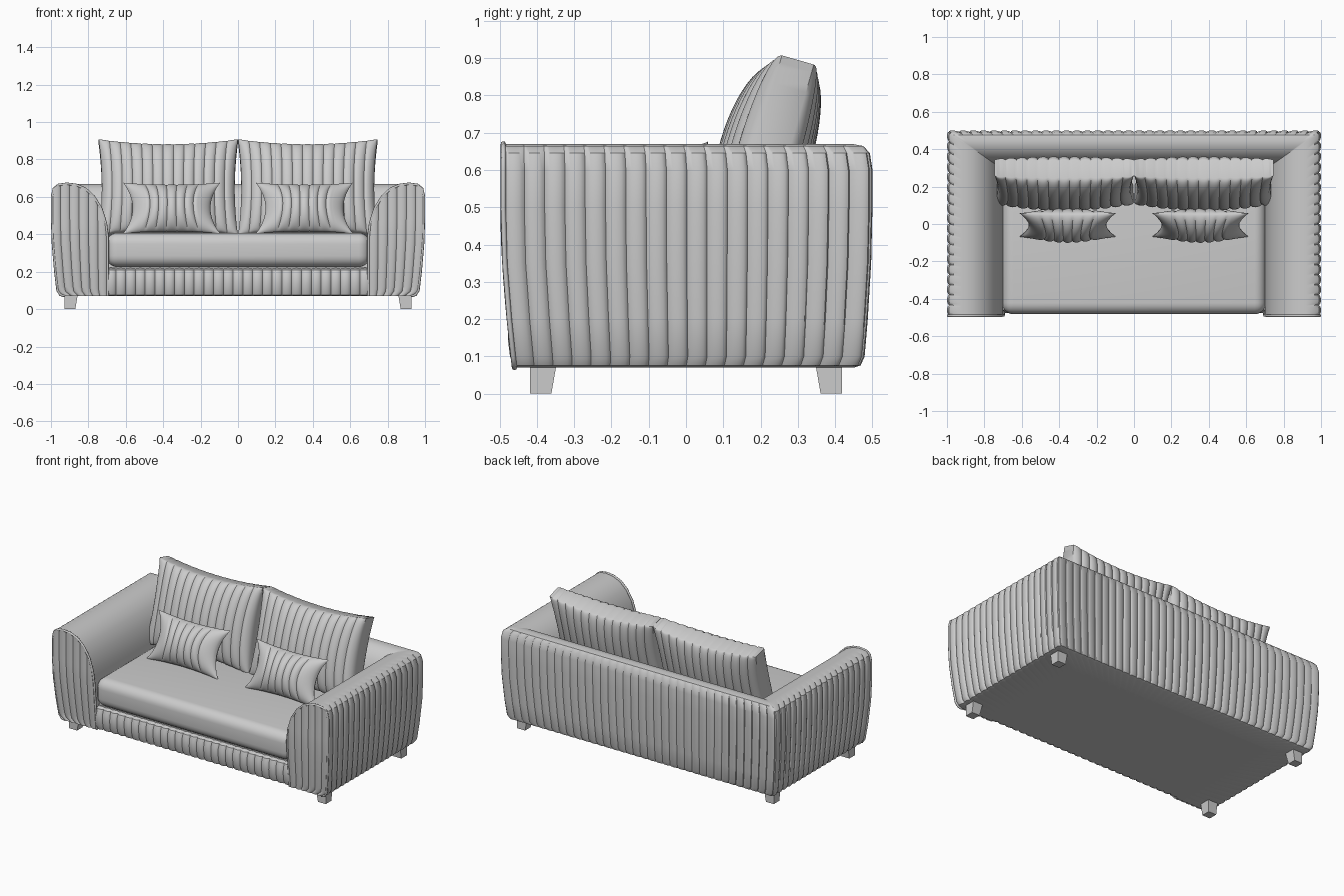
import bpy, bmesh, math
from math import sin, cos, pi, radians

cube = bpy.data.objects.get("Cube")
if cube:
    bpy.data.objects.remove(cube)

GREY = (0.6, 0.6, 0.6, 1)
fabric = bpy.data.materials.new("grey_fabric")
fabric.use_nodes = True
fabric.diffuse_color = GREY
fabric.node_tree.nodes["Principled BSDF"].inputs["Base Color"].default_value = GREY

STEPS = 8       # samples across one flute
DEPTH = 0.011   # seam depth


def puff(k):
    """Flute height, 0 in a seam and 1 on the crown."""
    return abs(sin(pi * k)) ** 0.6


def interp(points, t):
    """Piecewise linear lookup in sorted pairs."""
    if t <= points[0][0]:
        return points[0][1]
    for (a, fa), (b, fb) in zip(points, points[1:]):
        if t <= b:
            return fa + (fb - fa) * (t - a) / (b - a)
    return points[-1][1]


def add_grid(bm, rows, cyclic=False):
    verts = [[bm.verts.new(p) for p in row] for row in rows]
    for r0, r1 in zip(verts, verts[1:]):
        n = len(r0)
        for i in range(n if cyclic else n - 1):
            j = (i + 1) % n
            bm.faces.new((r0[i], r0[j], r1[j], r1[i]))
    return verts


def finish(name, bm, facing=None, angle=35):
    """Turn a bmesh into a shaded object; facing orients open panels."""
    bmesh.ops.remove_doubles(bm, verts=bm.verts, dist=0.0001)
    bmesh.ops.recalc_face_normals(bm, faces=bm.faces)
    if facing is not None:
        bm.normal_update()
        if sum(f.normal.y * facing * f.calc_area() for f in bm.faces) < 0:
            bmesh.ops.reverse_faces(bm, faces=bm.faces)
    mesh = bpy.data.meshes.new(name)
    bm.to_mesh(mesh)
    bm.free()
    obj = bpy.data.objects.new(name, mesh)
    bpy.context.collection.objects.link(obj)
    mesh.materials.append(fabric)
    bpy.ops.object.select_all(action="DESELECT")
    obj.select_set(True)
    bpy.context.view_layer.objects.active = obj
    bpy.ops.object.shade_smooth_by_angle(angle=radians(angle))
    return obj


def box(name, low, high, bevel=0):
    bm = bmesh.new()
    bmesh.ops.create_cube(bm, size=1)
    for v in bm.verts:
        v.co = [(a + b) / 2 + c * (b - a) for a, b, c in zip(low, high, v.co)]
    if bevel:
        bmesh.ops.bevel(bm, geom=bm.edges[:], offset=bevel, segments=6,
                        profile=0.5, affect="EDGES")
    return finish(name, bm)


# Section of arms and back: distance in from the outer face, height
SECTION = [(0.07, 0.07), (0.045, 0.076), (0.03, 0.1), (0.018, 0.2), (0.005, 0.35),
           (0, 0.5), (0, 0.6), (0.01, 0.645), (0.035, 0.664), (0.08, 0.67),
           (0.13, 0.664), (0.18, 0.643), (0.225, 0.602), (0.265, 0.538),
           (0.29, 0.46), (0.3, 0.38), (0.3, 0.07)]
OUTER = [(z, d) for d, z in SECTION[:7]]
CROWN = SECTION[6:16]


def front_y(z):
    return -0.488 + 0.03 * max(0, (0.45 - z) / 0.38) ** 1.5


# Arms and back: one section swept round three sides with mitred corners
def shell_row(side, t, k):
    row = []
    for i, (d, z) in enumerate(SECTION):
        if 1 <= i <= 7:
            d += DEPTH * (1 - puff(k))
        y_back = 0.5 - 0.7 * d
        if side == 0:
            row.append((d - 1, front_y(z) + (y_back - front_y(z)) * t, z))
        elif side == 1:
            row.append(((d - 1) * (1 - 2 * t), y_back, z))
        else:
            row.append((1 - d, y_back + (front_y(z) - y_back) * t, z))
    return row


rows = []
for side, flutes in enumerate((18, 36, 18)):
    count = flutes * STEPS
    rows += [shell_row(side, i / count, i / STEPS)
             for i in range(0 if side == 0 else 1, count + 1)]
bm = bmesh.new()
rings = add_grid(bm, rows, cyclic=True)
bm.faces.new(rings[0])
bm.faces.new(rings[-1])
finish("arms_and_back", bm)

# Fluted arm fronts with piping round the edge
for sign, label in ((1, "left"), (-1, "right")):
    bm = bmesh.new()
    rows = []
    cols = 6 * STEPS
    for c in range(cols + 1):
        s = c / cols
        top = interp(CROWN, 0.3 * (1 - s))
        row = []
        for r in range(25):
            z = 0.07 + (top - 0.07) * r / 24
            d = 0.3 + (interp(OUTER, z) - 0.3) * s
            row.append((sign * (1 - d), front_y(z) - 0.001 - 0.008 * puff(c / STEPS), z))
        rows.append(row)
    add_grid(bm, rows)
    finish(label + "_arm_front", bm, facing=-1)

    curve = bpy.data.curves.new(label + "_arm_piping", "CURVE")
    curve.dimensions = "3D"
    curve.bevel_depth = 0.007
    curve.bevel_resolution = 2
    spline = curve.splines.new("POLY")
    spline.points.add(len(SECTION) - 1)
    for p, (d, z) in zip(spline.points, SECTION):
        p.co = (sign * (0.994 - d * 0.99), front_y(z) - 0.002, z, 1)
    curve.materials.append(fabric)
    bpy.context.collection.objects.link(bpy.data.objects.new(curve.name, curve))

# Base, fluted front rail and seat
box("base", (-0.75, -0.44, 0.07), (0.75, 0.32, 0.225))
RAIL = [(-0.44, 0.07), (-0.462, 0.076), (-0.472, 0.1), (-0.477, 0.14),
        (-0.476, 0.18), (-0.465, 0.21), (-0.43, 0.222)]
bm = bmesh.new()
cols = 27 * STEPS
add_grid(bm, [[(-0.705 + 1.41 * c / cols, y + DEPTH * (1 - puff(c / STEPS)), z)
               for y, z in RAIL] for c in range(cols + 1)])
finish("front_rail", bm, facing=-1)
box("seat_cushion", (-0.705, -0.482, 0.225), (0.705, 0.32, 0.408), 0.06)


def cushion(name, centre, tilt, half_w, half_h, rim, bulges, flutes, pinch, power, fluted):
    """Two puffed faces with pinched outlines, joined round the rim."""
    cx, cy, cz = centre
    ca, sa = cos(radians(tilt)), sin(radians(tilt))
    cols, lines = flutes * STEPS, 24
    bm = bmesh.new()
    sheets = []
    for side, bulge in zip((-1, 1), bulges):
        rows = []
        for c in range(cols + 1):
            u = 2 * c / cols - 1
            row = []
            for r in range(lines + 1):
                v = -cos(pi * r / lines)
                cu, cv = 1 - u * u, max(0, 1 - v * v)
                swell = (cu * cv) ** power
                t = rim + bulge * swell
                if abs(u) < fluted:
                    t -= DEPTH * (1 - puff(c / STEPS)) * min(1, 2 * swell + rim * 10)
                t *= side
                w = half_h * v * (1 - pinch[1] * cu)
                row.append((cx + half_w * u * (1 - pinch[0] * cv),
                            cy + t * ca + w * sa, cz + w * ca - t * sa))
            rows.append(row)
        sheets.append(add_grid(bm, rows))
    if rim:
        loops = []
        for g in sheets:
            loops.append([col[0] for col in g] + g[-1][1:]
                         + [col[-1] for col in g[-2::-1]] + g[0][-2:0:-1])
        a, b = loops
        for i in range(len(a)):
            j = (i + 1) % len(a)
            bm.faces.new((a[i], a[j], b[j], b[i]))
    finish(name, bm)


# Back cushions and small scatter pillows
for sign, label in ((1, "left"), (-1, "right")):
    cushion(label + "_back_cushion", (sign * 0.373, 0.227, 0.64), 16, 0.372, 0.265,
            0.05, (0.09, 0.06), 13, (0.045, 0.11), 0.5, 2)
    cushion(label + "_scatter_pillow", (sign * 0.355, -0.005, 0.54), 25, 0.26, 0.15,
            0, (0.088, 0.08), 9, (0.2, 0.1), 0.6, 0.7)

# Tapered legs, straight on the outside
for sx, x_label in ((1, "left"), (-1, "right")):
    for sy, y_label in ((1, "back"), (-1, "front")):
        bm = bmesh.new()
        bmesh.ops.create_cube(bm, size=1)
        for v in bm.verts:
            top = v.co.z > 0
            width = 0.07 if top else 0.057
            v.co = (sx * (0.927 - (0.5 - v.co.x) * width),
                    sy * (0.418 - (0.5 - v.co.y) * width), 0.075 if top else 0)
        finish(y_label + "_" + x_label + "_leg", bm, angle=20)
